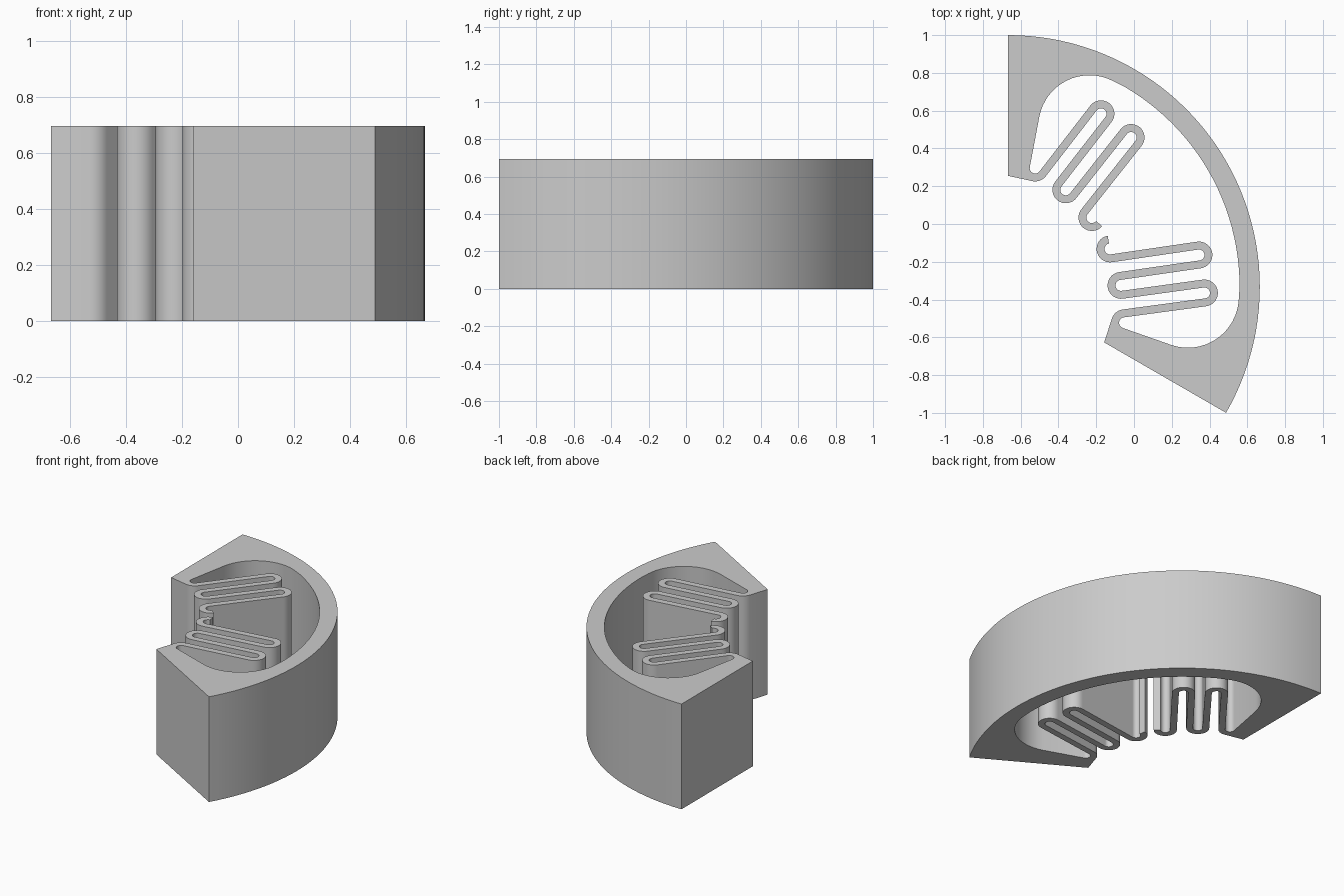
import bpy
import bmesh
from math import radians, cos, sin
from mathutils import Vector

cube = bpy.data.objects.get("Cube")
if cube:
    bpy.data.objects.remove(cube, do_unlink=True)

HEIGHT = 0.695
HUB = Vector((-0.667, -0.333))   # centre of the sector
R_OUT, R_IN = 1.333, 1.226       # rim radii
R_BIG, R_SMALL = 0.071, 0.029    # outside and inside of each spring bend
LEAN = 8                         # slope of the spring strips in degrees


def arc(centre, radius, start, end, steps):
    angles = [radians(start + (end - start) * i / steps) for i in range(steps + 1)]
    return [Vector((centre[0] + radius * cos(a), centre[1] + radius * sin(a))) for a in angles]


def mirror(p):
    """Reflect a point across the sector's axis, 30 degrees above x."""
    axis = Vector((cos(radians(30)), sin(radians(30))))
    d = p - HUB
    return HUB + 2 * d.dot(axis) * axis - d


# Spring bends from the wall to the free hook: centre, start, end, turns left
up, down = 90 + LEAN, LEAN - 90
bends = [
    ((0.373, -0.365), down, up, True),
    ((-0.069, -0.325), down + 360, up, False),
    ((0.344, -0.164), down, up, True),
    ((-0.127, -0.132), down + 360, 100, False),
]
root = (-0.05, -0.523)
side_a = arc(root, R_BIG, 159, up, 6)
side_b = arc(root, R_SMALL, 251, up, 12)
for centre, start, end, left in bends:
    side_a += arc(centre, R_SMALL if left else R_BIG, start, end, 16)
    side_b += arc(centre, R_BIG if left else R_SMALL, start, end, 16)

# Lower half: end wall, spring out and back, rounded pocket
wall = [HUB + r * Vector((cos(radians(-30)), sin(radians(-30)))) for r in (R_OUT, 0.588)]
pocket = arc((0.285, -0.385), 0.27, 251, 357, 16)
half = wall + side_a + side_b[::-1] + pocket

# Whole outline: lower half, inner rim, mirrored half, outer rim
outline = half + arc(HUB, R_IN, 0, 60, 24)
outline += [mirror(p) for p in reversed(half)]
outline += arc(HUB, R_OUT, 90, -30, 48)[1:-1]

# Extrude the outline
bm = bmesh.new()
base = bm.faces.new([bm.verts.new((p.x, p.y, 0)) for p in outline])
result = bmesh.ops.extrude_face_region(bm, geom=[base], use_keep_orig=True)
top = [g for g in result["geom"] if isinstance(g, bmesh.types.BMVert)]
bmesh.ops.translate(bm, verts=top, vec=(0, 0, HEIGHT))
bmesh.ops.recalc_face_normals(bm, faces=bm.faces[:])
mesh = bpy.data.meshes.new("spring_segment")
bm.to_mesh(mesh)
bm.free()
segment = bpy.data.objects.new("spring_segment", mesh)
bpy.context.collection.objects.link(segment)

# Plain grey material
grey = bpy.data.materials.new("plain_grey")
grey.use_nodes = True
colour = (0.6, 0.6, 0.6, 1)
grey.diffuse_color = colour
grey.node_tree.nodes["Principled BSDF"].inputs["Base Color"].default_value = colour
mesh.materials.append(grey)

# Smooth the curved walls, keep the rims sharp
bpy.ops.object.select_all(action="DESELECT")
segment.select_set(True)
bpy.context.view_layer.objects.active = segment
bpy.ops.object.shade_smooth_by_angle(angle=radians(25))
